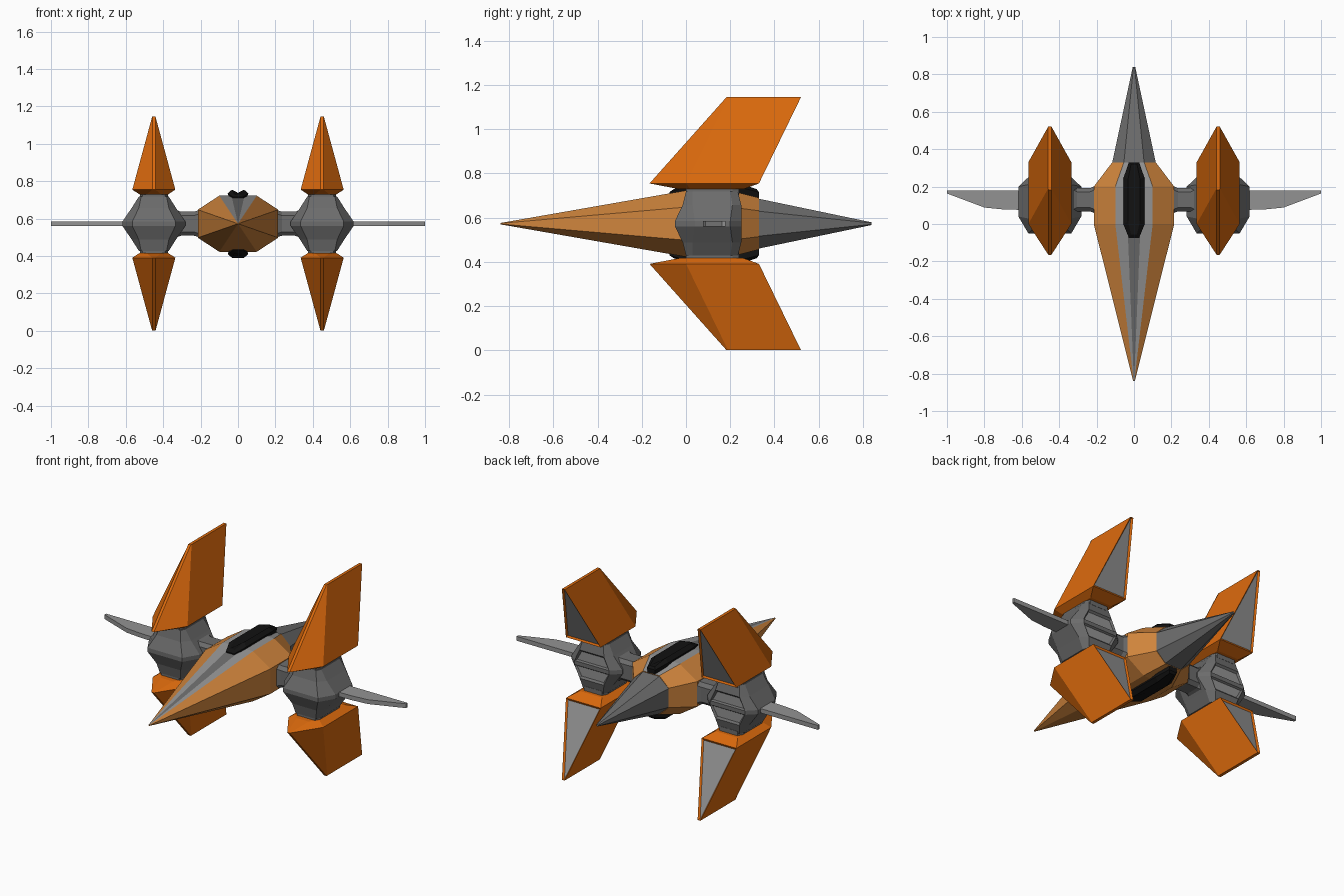
import bpy, bmesh
from mathutils import Vector

if "Cube" in bpy.data.objects:
    bpy.data.objects.remove(bpy.data.objects["Cube"])

ZC = 0.573  # height of the symmetry plane


def mat(name, rgb):
    m = bpy.data.materials.new(name)
    m.diffuse_color = (*rgb, 1)
    m.use_nodes = True
    m.node_tree.nodes["Principled BSDF"].inputs["Base Color"].default_value = m.diffuse_color
    return m


FIN = mat("deep_orange", (0.72, 0.145, 0.004))
HULL = mat("pale_orange", (0.62, 0.23, 0.045))
DARK = mat("dark_grey", (0.15, 0.15, 0.15))
LIGHT = mat("light_grey", (0.29, 0.29, 0.29))
BLACK = mat("black", (0.006, 0.006, 0.006))


def loft(name, rings, mats, rule=None, inset=None, sx=1, sz=1, cx=0):
    """Skin matching rings of points, cap both ends, then mirror into place.
    rule(face) gives a material index; inset(face) marks faces for a recessed panel."""
    bm = bmesh.new()
    vs = [[bm.verts.new(p) for p in r] for r in rings]
    n = len(rings[0])
    for a, b in zip(vs, vs[1:]):
        for i in range(n):
            j = (i + 1) % n
            bm.faces.new((a[i], a[j], b[j], b[i]))
    bm.faces.new(vs[0])
    bm.faces.new(vs[-1])
    bmesh.ops.recalc_face_normals(bm, faces=bm.faces)
    bm.normal_update()
    if rule:
        for f in bm.faces:
            f.material_index = rule(f)
    if inset:
        panels = [f for f in bm.faces if inset(f)]
        bmesh.ops.inset_individual(bm, faces=panels, thickness=0.013, depth=-0.01)
        for f in panels:
            f.material_index = 1
    for v in bm.verts:
        v.co = Vector(((v.co.x + cx) * sx, v.co.y, ZC + v.co.z * sz))
    bmesh.ops.recalc_face_normals(bm, faces=bm.faces)
    me = bpy.data.meshes.new(name)
    bm.to_mesh(me)
    bm.free()
    for m in mats:
        me.materials.append(m)
    ob = bpy.data.objects.new(name, me)
    bpy.context.collection.objects.link(ob)
    return ob


# Hull: octagonal section whose flat top is split into three stripes
half = [(0.035, 0.15), (0.1, 0.15), (0.215, 0.075), (0.215, -0.075), (0.1, -0.15)]
section = half + [(-x, z) for x, z in reversed(half)]


def hull_ring(y, kx, kz):
    return [(x * kx, y, z * kz) for x, z in section]


def hull_paint(f):
    c = f.calc_center_median()
    if f.normal.z > 0.9:
        return 2 if abs(c.x) < 0.003 and c.y < 0 else 1
    return 0


loft("hull", [hull_ring(-0.84, 0.02, 0.02), hull_ring(0, 1, 1),
              hull_ring(0.2, 1, 1), hull_ring(0.33, 0.54, 0.78)],
     [HULL, LIGHT, DARK], hull_paint)
loft("tail_cone", [hull_ring(0.33, 0.54, 0.75), hull_ring(0.84, 0.03, 0.04)], [DARK])


# Canopies, above and below: elongated octagons with a bevelled top
def canopy_ring(w, y0, y1, z0, z1):
    p = [(0.5, y0, z0), (1, y0 + 0.07, z1), (1, y1 - 0.08, z1), (0.5, y1, z0)]
    return [(x * w, y, z) for x, y, z in p] + [(-x * w, y, z) for x, y, z in reversed(p)]


for sz, tag in ((1, "upper"), (-1, "lower")):
    loft(f"{tag}_canopy", [canopy_ring(0.045, -0.075, 0.33, 0.11, 0.13),
                           canopy_ring(0.055, -0.075, 0.33, 0.143, 0.163),
                           canopy_ring(0.032, -0.055, 0.32, 0.156, 0.182)],
         [BLACK], sz=sz)


# Pod: octagonal rings stacked in z
def pod_ring(z, xf, yf, xs, y0, y1, yb):
    p = [(xf, yf, z), (xs, y0, z), (xs, y1, z), (xf, yb, z)]
    return p + [(-x, y, z) for x, y, z in reversed(p)]


pod_half = [(0.012, 0.115, -0.05, 0.168, 0.04, 0.2, 0.25),
            (0.085, 0.08, -0.015, 0.118, 0.03, 0.21, 0.25),
            (0.145, 0.068, 0.0, 0.08, 0.03, 0.2, 0.235)]
pod_rings = [pod_ring(-r[0], *r[1:]) for r in reversed(pod_half)]
pod_rings += [pod_ring(*r) for r in pod_half]


def is_nozzle(f):
    c = f.calc_center_median()
    return f.normal.y > 0.9 and 0.02 < abs(c.z) < 0.08


def fin_ring(z, w, y0, y1, y2, w0=0.008):
    return [(w0, y0, z), (w, y1, z), (w, y2, z), (-w, y2, z), (-w, y1, z), (-w0, y0, z)]


# Pylon section: chamfered rectangle in the y-z plane
def pylon_ring(x, hy, hz):
    c = 0.02
    q = [(hy, hz - c), (hy - c, hz), (c - hy, hz), (-hy, hz - c)]
    q += [(-y, -z) for y, z in q]
    return [(x, 0.13 + y, z) for y, z in q]


for sx, side in ((1, "right"), (-1, "left")):
    loft(f"{side}_pod", pod_rings, [DARK, LIGHT], inset=is_nozzle, sx=sx, cx=0.45)
    loft(f"{side}_pylon", [pylon_ring(0.17, 0.09, 0.085), pylon_ring(0.235, 0.062, 0.064),
                           pylon_ring(0.305, 0.062, 0.064), pylon_ring(0.36, 0.09, 0.085)],
         [DARK], sx=sx)
    # Thin swept wing outside the pod
    outline = [(0.58, 0.075), (0.7, 0.078), (0.8, 0.088), (1.0, 0.163), (1.0, 0.178), (0.58, 0.178)]
    loft(f"{side}_wing", [[(x, y, z) for x, y in outline] for z in (-0.013, 0.013)],
         [LIGHT], sx=sx)
    for sz, tag in ((1, "upper"), (-1, "lower")):
        # Neck joining pod and fin, then the fin with its tapered underside
        loft(f"{side}_{tag}_neck", [pod_ring(0.13, 0.06, 0.0, 0.075, 0.03, 0.21, 0.24),
                                    pod_ring(0.165, 0.06, 0.0, 0.075, 0.03, 0.21, 0.24)],
             [DARK], sx=sx, sz=sz, cx=0.45)
        loft(f"{side}_{tag}_fin", [fin_ring(0.156, 0.075, -0.03, 0.02, 0.26, 0.04),
                                   fin_ring(0.182, 0.115, -0.165, 0.0, 0.33),
                                   fin_ring(0.572, 0.009, 0.183, 0.19, 0.52)],
             [FIN, LIGHT], sx=sx, sz=sz, cx=0.45,
             inset=lambda f: f.normal.y > 0.7 and f.calc_center_median().z > 0.25)
